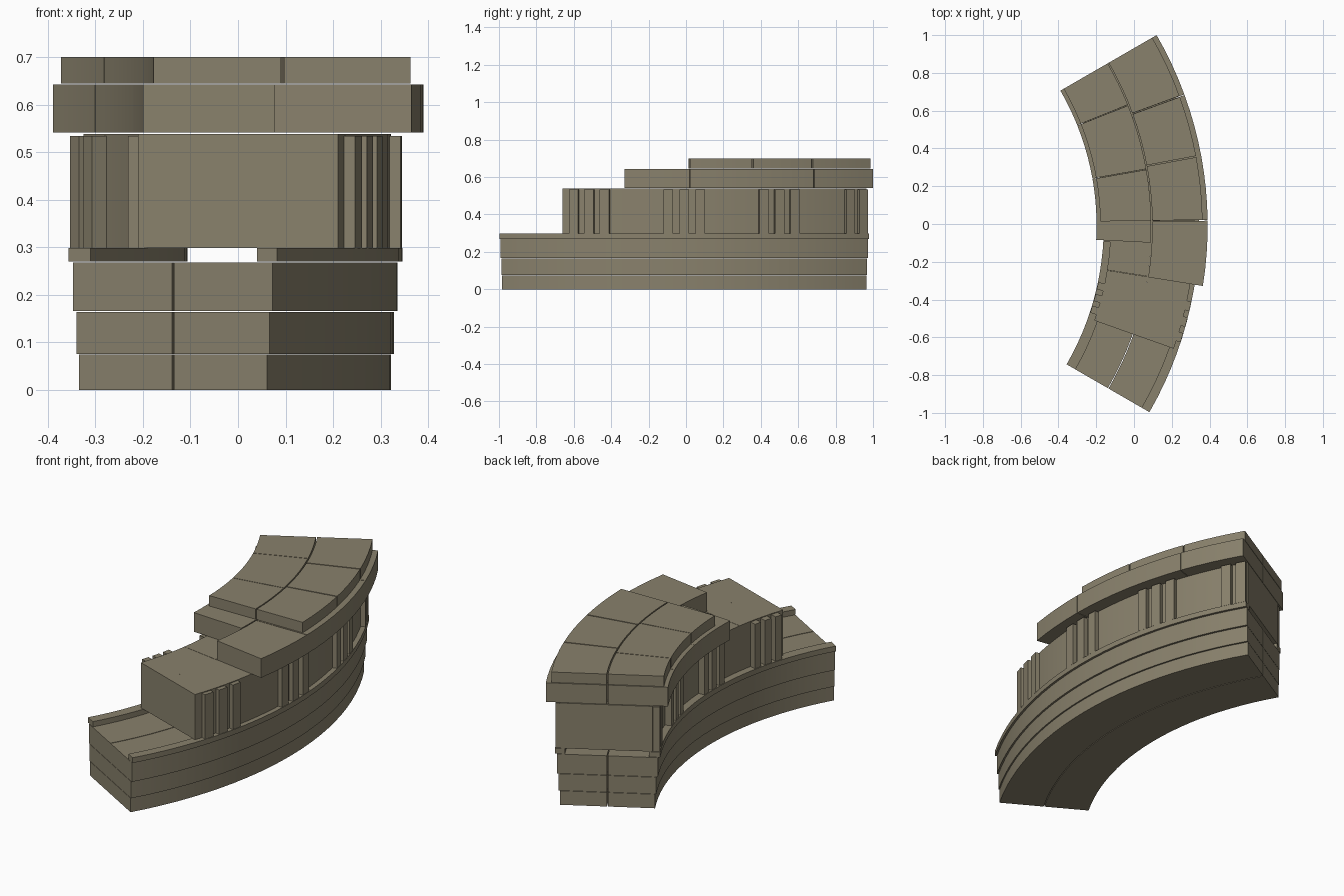
import bpy, bmesh
from math import radians, cos, sin, ceil

old = bpy.data.objects.get("Cube")
if old:
    bpy.data.objects.remove(old, do_unlink=True)

# Single stone colour
STONE = (0.25, 0.22, 0.15, 1)
stone = bpy.data.materials.new("weathered_stone")
stone.use_nodes = True
stone.diffuse_color = STONE
stone.node_tree.nodes["Principled BSDF"].inputs["Base Color"].default_value = STONE

# Every part is a sector of a ring around this centre
CX, CY, MID, END = -1.628, -0.009, 1.722, 30


def sector(name, r0, r1, z0, z1, a0, a1):
    """Solid ring sector between two radii, heights and angles in degrees."""
    bm = bmesh.new()
    n = max(1, ceil((a1 - a0) / 2.5))
    rings = []
    for i in range(n + 1):
        a = radians(a0 + (a1 - a0) * i / n)
        rings.append([bm.verts.new((CX + r * cos(a), CY + r * sin(a), z))
                      for r, z in ((r0, z0), (r1, z0), (r1, z1), (r0, z1))])
    for p, q in zip(rings, rings[1:]):
        for k in range(4):
            bm.faces.new((p[k], p[(k + 1) % 4], q[(k + 1) % 4], q[k]))
    bm.faces.new(rings[0])
    bm.faces.new(rings[-1])
    bmesh.ops.recalc_face_normals(bm, faces=bm.faces)
    mesh = bpy.data.meshes.new(name)
    bm.to_mesh(mesh)
    bm.free()
    mesh.materials.append(stone)
    obj = bpy.data.objects.new(name, mesh)
    bpy.context.collection.objects.link(obj)
    return obj


def blocks(name, r0, r1, z0, z1, cuts, gap=0.07):
    """Row of sectors with narrow joints at the inner cut angles."""
    for i, (a, b) in enumerate(zip(cuts, cuts[1:])):
        lo = a + (gap if i else 0)
        hi = b - (gap if i < len(cuts) - 2 else 0)
        sector(f"{name}_{i + 1}", r0, r1, z0, z1, lo, hi)


# Stepped base courses, each split along the middle
courses = [(1.493, 1.950, 0.0, 0.074),
           (1.487, 1.956, 0.076, 0.164),
           (1.479, 1.964, 0.166, 0.268)]
for i, (r0, r1, z0, z1) in enumerate(courses):
    sector(f"base_course_inner_{i + 1}", r0, MID - 0.002, z0, z1, -END, END)
    sector(f"base_course_outer_{i + 1}", MID + 0.002, r1, z0, z1, -END, END)

# Rims along both edges of the base
sector("inner_rim", 1.468, 1.522, 0.27, 0.298, -END, END)
sector("outer_rim", 1.926, 1.974, 0.27, 0.298, -END, END)

# Wall that rests on the rims, with a joint in its inner half
blocks("wall_inner", 1.504, MID, 0.299, 0.538, (-19.5, -9, END), 0.03)
sector("wall_outer", MID, 1.950, 0.299, 0.538, -19.5, END)

# Pilasters in groups on both faces of the wall
angles = [g + s for g in (-15, 0, 15) for s in (-2.5, 0, 2.5)] + [26.8, 29.1]
for i, a in enumerate(angles):
    sector(f"outer_pilaster_{i + 1}", 1.94, 1.973, 0.299, 0.534, a - 0.75, a + 0.75)
    sector(f"inner_pilaster_{i + 1}", 1.47, 1.51, 0.299, 0.534, a - 0.75, a + 0.75)

# Overhanging cornice, broken off further back on the inner half
blocks("cornice_inner", 1.430, MID - 0.003, 0.541, 0.642, (-3, 10, 21.8, END), 0.03)
blocks("cornice_outer", MID + 0.003, 2.018, 0.541, 0.642, (-9.1, 0.8, 20.1, END), 0.05)

# Top slabs
blocks("top_slab_inner", 1.450, MID - 0.003, 0.645, 0.7, (0.9, 10, 21.8, END), 0.06)
blocks("top_slab_outer", MID + 0.003, 1.991, 0.645, 0.7, (0.9, 10.6, 20.1, END), 0.09)

# Smooth curved faces, sharp edges
bpy.ops.object.select_all(action='DESELECT')
for obj in bpy.context.collection.objects:
    if obj.type == 'MESH':
        obj.select_set(True)
        bpy.context.view_layer.objects.active = obj
bpy.ops.object.shade_smooth_by_angle(angle=radians(30))
